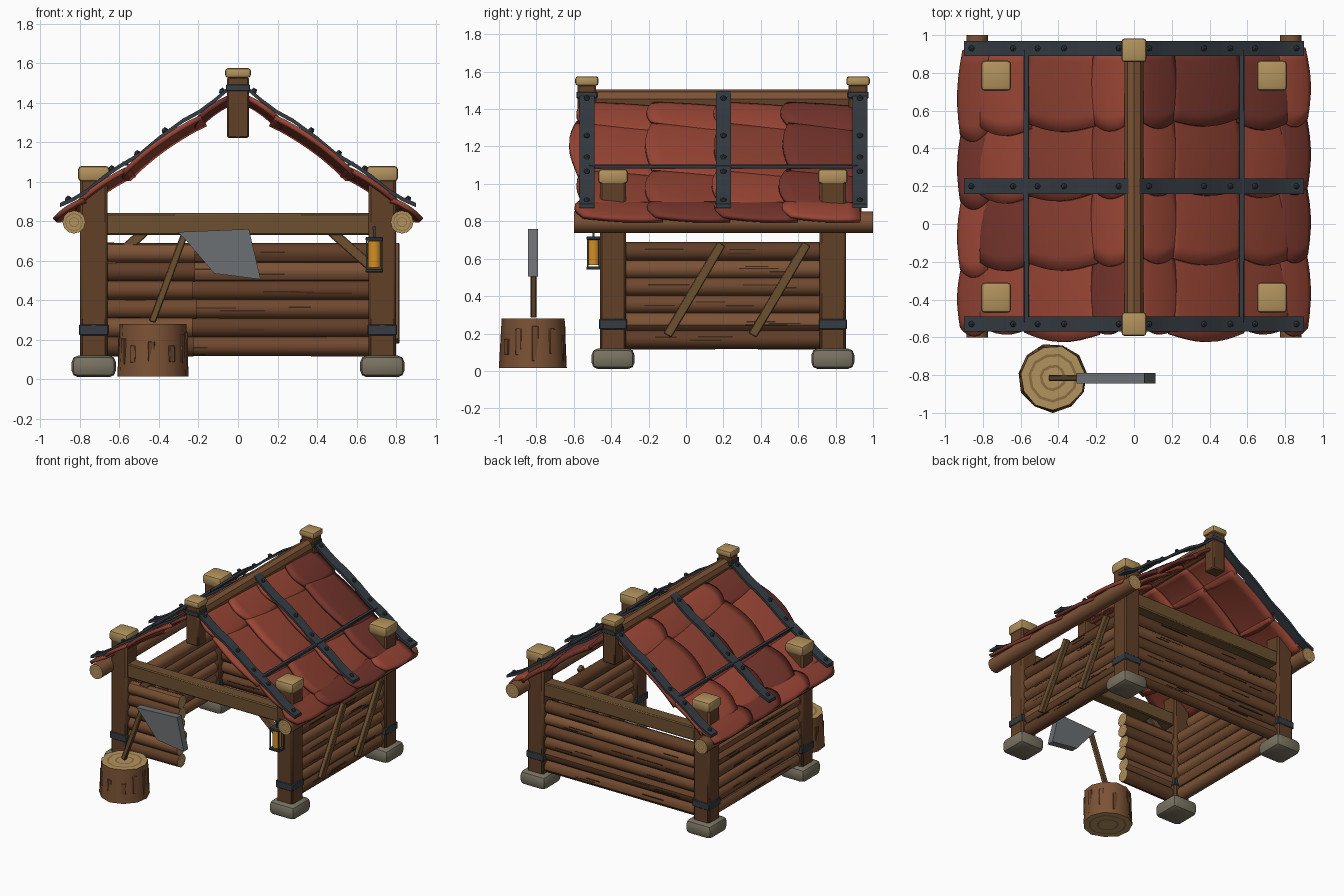
import bpy, bmesh, math, random
from mathutils import Vector, Matrix

if "Cube" in bpy.data.objects:
    bpy.data.objects.remove(bpy.data.objects["Cube"])

random.seed(4)
PI = math.pi


def mat(name, r, g, b):
    m = bpy.data.materials.new(name)
    m.diffuse_color = (r, g, b, 1)
    m.use_nodes = True
    m.node_tree.nodes["Principled BSDF"].inputs["Base Color"].default_value = m.diffuse_color
    return m


WOOD = [mat("wood_a", .16, .065, .027), mat("wood_b", .20, .085, .036), mat("wood_c", .12, .048, .02)]
POST, BEAM = mat("post_wood", .12, .05, .02), mat("beam_wood", .15, .08, .03)
PALE, RING = mat("cut_wood", .45, .29, .11), mat("growth_ring", .27, .15, .06)
CRACK = mat("dark_crack", .045, .02, .01)
STONE, IRON = mat("stone", .19, .17, .12), mat("iron", .035, .045, .055)
STEEL, AMBER = mat("steel", .15, .16, .17), mat("amber", .65, .27, .02)
REDS = [mat("tile_a", .32, .06, .035), mat("tile_b", .26, .05, .03), mat("tile_c", .18, .035, .025)]


def finish(bm, name, *mats):
    bmesh.ops.recalc_face_normals(bm, faces=bm.faces)
    me = bpy.data.meshes.new(name)
    bm.to_mesh(me)
    bm.free()
    for m in mats:
        me.materials.append(m)
    ob = bpy.data.objects.new(name, me)
    bpy.context.collection.objects.link(ob)
    return ob


def box(name, c, size, m, bevel=.008, seg=1, rot=None):
    bm = bmesh.new()
    bmesh.ops.create_cube(bm, size=1, matrix=Matrix.Diagonal((*size, 1)))
    if bevel:
        bmesh.ops.bevel(bm, geom=bm.edges[:], offset=bevel, segments=seg, affect='EDGES', profile=.5)
    bm.transform(Matrix.Translation(c) @ (rot or Matrix()))
    return finish(bm, name, m)


def log(name, a, b, r, m, n=10, cut=PALE, r2=None, wobble=0.0):
    """Round bar from a to b, with growth rings on both cut ends."""
    a, b = Vector(a), Vector(b)
    bm = bmesh.new()
    bmesh.ops.create_cone(bm, cap_ends=True, segments=n, radius1=r, radius2=r2 or r, depth=(b - a).length)
    if wobble:
        for v in bm.verts:
            k = 1 + random.uniform(-wobble, wobble)
            v.co.x *= k
            v.co.y *= k
    bm.normal_update()
    for f in [f for f in bm.faces if abs(f.normal.z) > .9]:
        f.material_index = 1
        for i, t in enumerate((.22, .08, .25, .08)):
            bmesh.ops.inset_region(bm, faces=[f], thickness=r * t)
            f.material_index = 1 + (i + 1) % 2
    q = (b - a).to_track_quat('Z', 'Y').to_matrix().to_4x4()
    bm.transform(Matrix.Translation((a + b) / 2) @ q)
    return finish(bm, name, m, cut, RING if cut == PALE else cut)


def bar(name, a, b, w, d, m, out):
    """Square bar from a to b: w wide in the plane, d deep along 'out'."""
    a, b, o = Vector(a), Vector(b), Vector(out)
    z = (b - a).normalized()
    rot = Matrix((o.cross(z), o, z)).transposed().to_4x4()
    return box(name, (a + b) / 2, (w, d, (b - a).length), m, .005, rot=rot)


def extrude(name, pts, y0, y1, m):
    """Outline in x-z extruded along y."""
    bm = bmesh.new()
    f = bm.faces.new([bm.verts.new((x, y0, z)) for x, z in pts])
    g = bmesh.ops.extrude_face_region(bm, geom=[f])["geom"]
    bmesh.ops.translate(bm, vec=(0, y1 - y0, 0), verts=[e for e in g if isinstance(e, bmesh.types.BMVert)])
    return finish(bm, name, m)


# Posts on stones, with iron bands and pale caps
FY, BY, PX = -.39, .785, .73
for x in (-PX, PX):
    for y in (FY, BY):
        box("post", (x, y, .55), (.14, .14, .94), POST, .012)
        box("foot_stone", (x, y, .065), (.225, .23, .11), STONE, .035, 2)
        box("post_band", (x, y, .25), (.15, .15, .055), IRON, .005)
        box("post_cap", (x, y, 1.04), (.16, .16, .08), PALE, .02, 2)

# Cross beams and corner braces
for y in (FY, BY):
    box("cross_beam", (0, y, .785), (1.34, .10, .11), BEAM)
for s in (-1, 1):
    bar("corner_brace", (s * .69, FY, .555), (s * .47, FY, .75), .05, .05, BEAM, (0, 1, 0))

# Log walls: back, both sides, half of the front
for i in range(6):
    z = .168 + i * .094
    m = lambda: WOOD[random.randrange(3)]
    log("back_wall_log", (-.68, BY, z), (.68, BY, z), .051, m(), wobble=.04)
    log("front_wall_log", (-.68, FY, z), (-.22 + random.uniform(-.01, .01), FY, z), .051, m(), wobble=.04)
    for s in (-1, 1):
        log("side_wall_log", (s * PX, -.34, z), (s * PX, .74, z), .051, m(), wobble=.04)
        for k in range(3):  # cracks in the bark
            zz, ll = z + random.uniform(-.015, .015), random.uniform(.1, .25)
            box("bark_crack", (s * (PX + .047), random.uniform(-.15, .55), zz), (.008, ll, .007), CRACK, 0)
            box("bark_crack", (random.uniform(-.5, .5), BY + s * .047, zz), (ll, .008, .007), CRACK, 0)
for y in (-.1, .355):
    bar("wall_brace", (.80, y, .19), (.80, y + .29, .68), .05, .035, BEAM, (1, 0, 0))

# Eave logs, ridge log and ridge end posts
for s in (-1, 1):
    log("eave_log", (s * .83, -.6, .795), (s * .83, 1.0, .795), .058, WOOD[1], 12)
log("ridge_log", (0, -.55, 1.455), (0, .95, 1.455), .05, WOOD[1], 8)
for y in (-.53, .92):
    box("ridge_post", (0, y, 1.375), (.11, .10, .31), POST)
    box("ridge_band", (0, y, 1.475), (.122, .112, .035), IRON, .004)
    box("ridge_cap", (0, y, 1.55), (.13, .125, .05), PALE, .015, 2)

# Roof slope shared by tiles, straps and rods
SLOPE = [(0, 1.445), (.2, 1.305), (.4, 1.165), (.6, 1.018), (.75, .915), (1, .765)]


def roof_z(x):
    for (a, za), (b, zb) in zip(SLOPE, SLOPE[1:]):
        if x <= b:
            return za + (zb - za) * (x - a) / (b - a)
    return zb


# Bulging tiles whose rounded ends overlap towards the front and the eave
def tile(s, x0, x1, y0, y1):
    bm = bmesh.new()
    nu, nv = 8, 6
    tilt = random.uniform(-.02, .02)
    g = []
    for j in range(nv + 1):
        v = j / nv
        for i in range(nu + 1):
            u = i / nu
            x = x0 + u * (x1 - x0 + .02 * math.sin(PI * v))
            y = y1 + (y0 - y1) * v - .045 * v * math.sin(PI * u) + tilt * (u - .5)
            lift = -.034 + .042 * v + .02 * math.sin(PI * u) ** .7 + .006 * math.sin(PI * v)
            lift *= min(1, (x1 - x0) / .25)
            g.append(bm.verts.new((s * (x + .55 * lift), y, roof_z(x) + .82 * lift)))
    w = nu + 1
    for j in range(nv):
        for i in range(nu):
            k = j * w + i
            bm.faces.new([g[k + d] for d in (0, w, w + 1, 1)])
    ob = finish(bm, "roof_tile", random.choice(REDS))
    sol = ob.modifiers.new("thickness", 'SOLIDIFY')
    sol.thickness = .025
    sol.offset = 0


ROWS = [(.03, .21, -.52), (.18, .57, -.56), (.54, .81, -.52), (.77, .91, -.53)]
for s in (-1, 1):
    for x0, x1, yf in ROWS:
        shift = random.uniform(-.05, .05)
        ys = [.91] + [.91 + (yf - .91) * k / 4 + shift for k in (1, 2, 3)] + [yf]
        for ya, yb in zip(ys, ys[1:]):
            tile(s, x0, x1, yb - .02, ya + .02)

# Iron straps down the slope with rivets, and rods along it
for s in (-1, 1):
    xs = [.03, .12, .2, .28, .4, .5, .6, .68, .76, .83, .9]
    top = [(s * x, roof_z(x) + .064 + .009 * math.sin(x * 20 - 5)) for x in xs]
    low = [(x, z - .022) for x, z in reversed(top)]
    for y in (-.53, .2, .93):
        extrude("roof_strap", top + low, y - .04, y + .04, IRON)
        for x in (.08, .37, .51, .64, .86):
            bm = bmesh.new()
            bmesh.ops.create_icosphere(bm, subdivisions=1, radius=.018)
            bm.transform(Matrix.Translation((s * x, y, roof_z(x) + .066 + .009 * math.sin(x * 20 - 5))))
            finish(bm, "strap_rivet", IRON)
    box("roof_rod", (s * .57, .2, 1.092), (.03, 1.44, .022), IRON, .004)

# Chopping block with bark slabs
log("chopping_block", (-.43, -.815, .015), (-.43, -.815, .28), .182, WOOD[1], 11, r2=.17, wobble=.02)
for k in range(11):
    a = 2 * PI * (k + random.random() * .4) / 11
    h = random.uniform(.08, .2)
    box("bark_slab", (-.43 + .168 * math.cos(a), -.815 + .168 * math.sin(a), random.uniform(.12, .16)),
        (.016, .035, h), WOOD[k % 3], .003, rot=Matrix.Rotation(a, 4, 'Z'))

# Axe stuck in the block
bar("axe_handle", (-.435, -.815, .29), (-.27, -.815, .735), .036, .032, BEAM, (0, 1, 0))
extrude("axe_head", [(-.305, .745), (.055, .76), (.115, .505), (-.12, .535), (-.265, .705)], -.845, -.79, STEEL)

# Lantern hung on the front right post
LX, LY = .69, -.495
log("lantern_glass", (LX, LY, .565), (LX, LY, .70), .034, AMBER, 10, AMBER)
for z in (.55, .71):
    box("lantern_plate", (LX, LY, z), (.09, .075, .018), IRON, .004)
for sx in (-1, 1):
    for sy in (-1, 1):
        box("lantern_bar", (LX + sx * .038, LY + sy * .031, .63), (.009, .009, .16), IRON, 0)
box("lantern_stem", (LX, LY, .74), (.012, .012, .06), IRON, 0)
box("lantern_hook", (LX, -.475, .765), (.018, .06, .015), IRON, 0)

# Smooth rounded surfaces, keep edges sharp
for o in bpy.context.scene.objects:
    o.select_set(True)
    bpy.context.view_layer.objects.active = o
bpy.ops.object.shade_smooth_by_angle(angle=math.radians(40))
